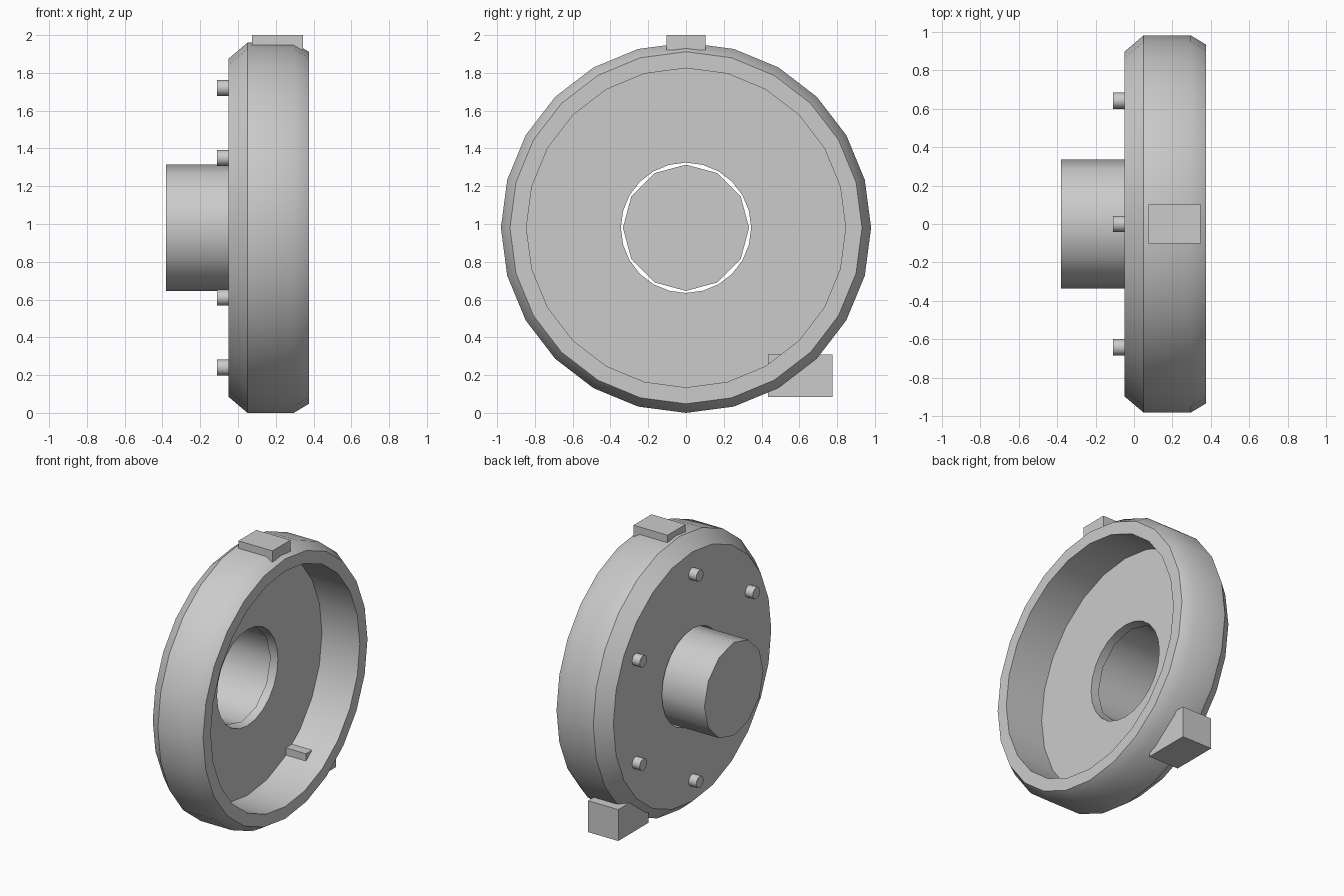
import bpy, bmesh, math
from mathutils import Vector

cube = bpy.data.objects.get("Cube")
if cube:
    bpy.data.objects.remove(cube, do_unlink=True)

CENTRE_Z = 0.98

grey = bpy.data.materials.new("plain_grey")
grey.use_nodes = True
grey.diffuse_color = (0.6, 0.6, 0.6, 1)
grey.node_tree.nodes["Principled BSDF"].inputs["Base Color"].default_value = (0.6, 0.6, 0.6, 1)


def finish(name, bm):
    """Turn a bmesh into a named, grey, smooth-by-angle object."""
    bmesh.ops.recalc_face_normals(bm, faces=bm.faces)
    mesh = bpy.data.meshes.new(name)
    bm.to_mesh(mesh)
    bm.free()
    mesh.materials.append(grey)
    obj = bpy.data.objects.new(name, mesh)
    bpy.context.collection.objects.link(obj)
    bpy.ops.object.select_all(action="DESELECT")
    obj.select_set(True)
    bpy.context.view_layer.objects.active = obj
    bpy.ops.object.shade_smooth_by_angle(angle=math.radians(31))
    return obj


def lathe(name, profile, sides, centre, closed=False):
    """Revolve (x, radius) points about an axis along x; open profiles get a cap on the first ring."""
    bm = bmesh.new()
    rings = []
    for x, r in profile:
        angles = [math.tau * i / sides for i in range(sides)]
        rings.append([bm.verts.new(Vector(centre) + Vector((x, r * math.sin(a), r * math.cos(a))))
                      for a in angles])
    pairs = list(zip(rings, rings[1:]))
    if closed:
        pairs.append((rings[-1], rings[0]))
    else:
        bm.faces.new(rings[0])
    for a, b in pairs:
        for i in range(sides):
            j = (i + 1) % sides
            bm.faces.new((a[i], a[j], b[j], b[i]))
    return finish(name, bm)


def block(name, low, high):
    """Box between two opposite corners."""
    bm = bmesh.new()
    bmesh.ops.create_cube(bm, size=1)
    low, high = Vector(low), Vector(high)
    for v in bm.verts:
        v.co = (low + high) / 2 + v.co * (high - low)
    return finish(name, bm)


# Dished housing with chamfered rim and a bored floor
axis = (0, 0, CENTRE_Z)
lathe("housing", [(-0.05, 0.345), (-0.05, 0.895), (0.05, 0.98), (0.295, 0.98),
                  (0.375, 0.932), (0.375, 0.845), (0.075, 0.845), (0.075, 0.345)],
      24, axis, closed=True)

# Hollow hub, capped on its outer end
lathe("hub", [(-0.38, 0.334), (0.027, 0.334)], 12, axis)

# Ring of six bolts
for k in range(6):
    a = math.tau * k / 6
    lathe(f"bolt_{k + 1}", [(-0.11, 0.042), (-0.04, 0.042)], 12,
          (0, 0.74 * math.sin(a), CENTRE_Z + 0.74 * math.cos(a)))

# Blocks on the rim
block("top_block", (0.075, -0.102, 1.92), (0.345, 0.102, 2.0))
block("lower_block", (-0.005, 0.435, 0.085), (0.235, 0.775, 0.31))
